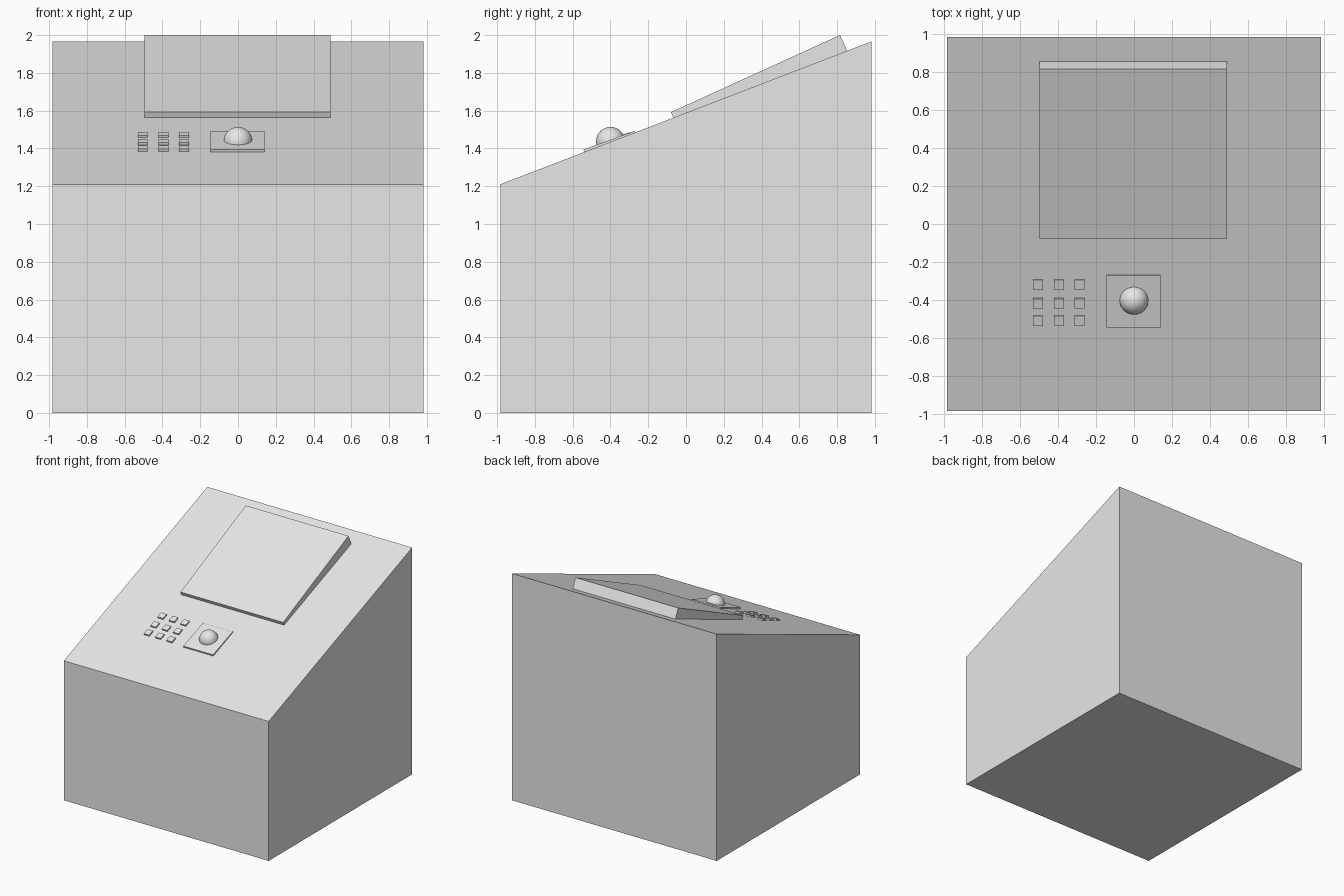
import bpy, bmesh
from math import sin, cos, atan2
from mathutils import Matrix, Vector

cube = bpy.data.objects.get("Cube")
if cube:
    bpy.data.objects.remove(cube, do_unlink=True)

grey = bpy.data.materials.new("light grey")
grey.use_nodes = True
grey.diffuse_color = (0.8, 0.8, 0.8, 1)
grey.node_tree.nodes["Principled BSDF"].inputs["Base Color"].default_value = (0.8, 0.8, 0.8, 1)

HALF, FRONT_Z, BACK_Z = 0.983, 1.21, 1.967
SLOPE = (BACK_Z - FRONT_Z) / (2 * HALF)
TILT = atan2(BACK_Z - FRONT_Z, 2 * HALF)


def surface_z(y):
    return FRONT_Z + (y + HALF) * SLOPE


def finish(name, bm):
    bmesh.ops.recalc_face_normals(bm, faces=bm.faces[:])
    mesh = bpy.data.meshes.new(name)
    bm.to_mesh(mesh)
    bm.free()
    mesh.materials.append(grey)
    obj = bpy.data.objects.new(name, mesh)
    bpy.context.collection.objects.link(obj)
    return obj


def slanted_box(name, x, width, y, z, length, thick, tilt):
    """Box whose top front edge lies at (y, z), rising backwards by tilt."""
    bm = bmesh.new()
    bmesh.ops.create_cube(bm, size=1)
    for v in bm.verts:
        v.co = Vector((v.co.x * width, (v.co.y + 0.5) * length, (v.co.z - 0.5) * thick))
    bm.transform(Matrix.Translation((x, y, z)) @ Matrix.Rotation(tilt, 4, "X"))
    return finish(name, bm)


# Wedge-topped cabinet
bm = bmesh.new()
profile = [(-HALF, 0), (HALF, 0), (HALF, BACK_Z), (-HALF, FRONT_Z)]
side = bm.faces.new([bm.verts.new((-HALF, y, z)) for y, z in profile])
extruded = bmesh.ops.extrude_face_region(bm, geom=[side])["geom"]
moved = [g for g in extruded if isinstance(g, bmesh.types.BMVert)]
bmesh.ops.translate(bm, verts=moved, vec=(2 * HALF, 0, 0))
finish("cabinet", bm)

# Screen, tilted a little more than the panel and partly sunk into it
slanted_box("screen", -0.003, 0.985, -0.08, 1.592, 0.984, 0.1, atan2(0.408, 0.895))

# Trackball plate and ball
slanted_box("trackball_plate", -0.002, 0.285, -0.543, 1.394, 0.289, 0.03, TILT - 0.02)
bm = bmesh.new()
bmesh.ops.create_uvsphere(bm, u_segments=32, v_segments=16, radius=0.076)
bm.transform(Matrix.Translation((0, -0.4, 1.438)))
finish("trackball", bm)

# Keypad of nine buttons
for row, y in enumerate((-0.535, -0.444, -0.346)):
    for col in range(3):
        slanted_box(f"button_{row}_{col}", -0.504 + col * 0.109, 0.052,
                    y, surface_z(y) + 0.014, 0.054, 0.03, TILT - 0.02)
